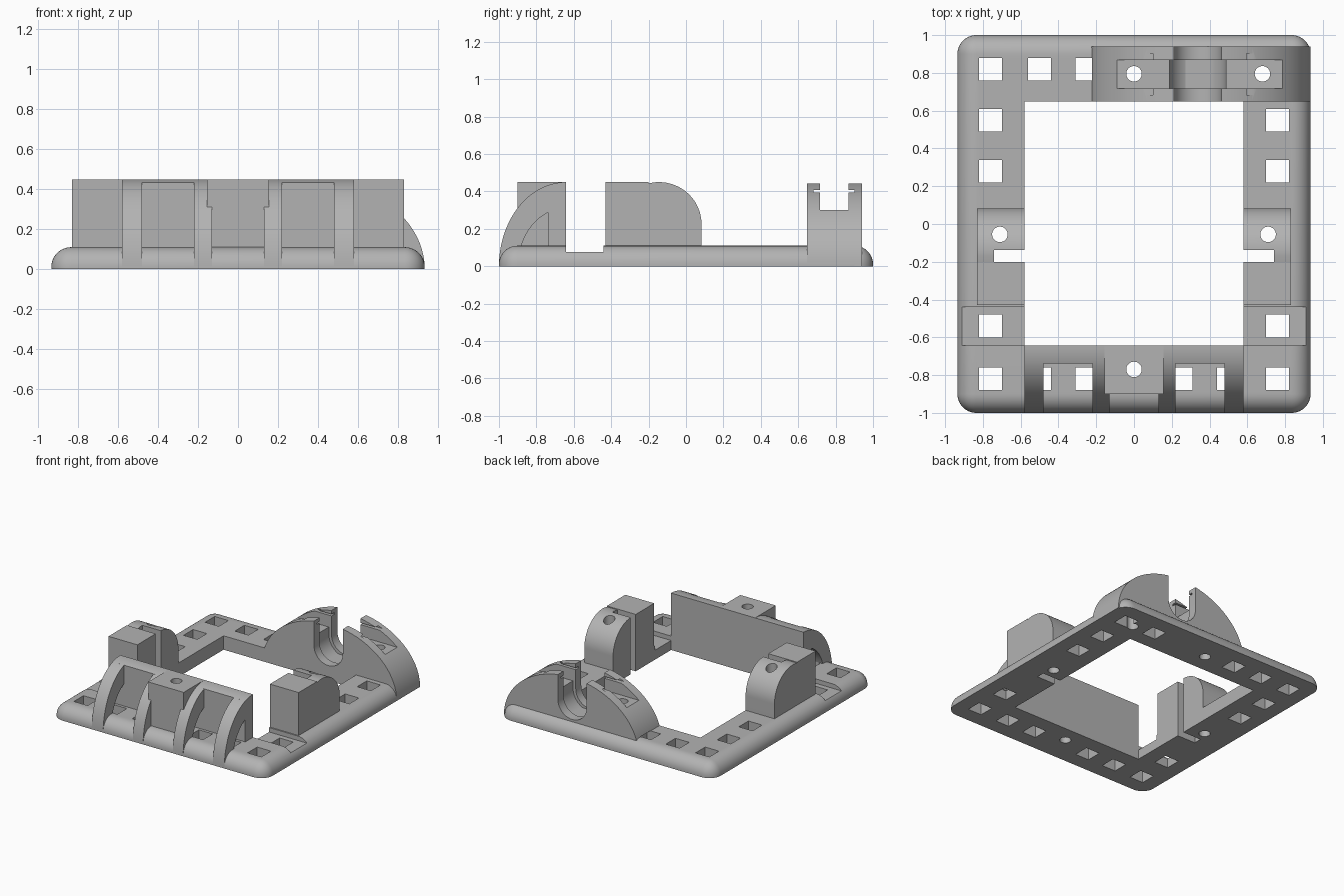
import bpy, bmesh, math
from mathutils import Vector

if "Cube" in bpy.data.objects:
    bpy.data.objects.remove(bpy.data.objects["Cube"], do_unlink=True)

grey = bpy.data.materials.new("plain grey")
grey.use_nodes = True
COLOUR = (0.45, 0.45, 0.45, 1)
grey.diffuse_color = COLOUR
grey.node_tree.nodes["Principled BSDF"].inputs["Base Color"].default_value = COLOUR


def make(name, bm):
    bmesh.ops.recalc_face_normals(bm, faces=bm.faces)
    mesh = bpy.data.meshes.new(name)
    bm.to_mesh(mesh)
    bm.free()
    mesh.materials.append(grey)
    obj = bpy.data.objects.new(name, mesh)
    bpy.context.collection.objects.link(obj)
    return obj


def prism(name, points, axis, start, end):
    """Extrude a 2D outline along x, y or z."""
    place = {"x": lambda p, d: (d, p[0], p[1]),
             "y": lambda p, d: (p[0], d, p[1]),
             "z": lambda p, d: (p[0], p[1], d)}[axis]
    bm = bmesh.new()
    face = bm.faces.new([bm.verts.new(place(p, start)) for p in points])
    shift = Vector(place((0, 0), end - start))
    top = bmesh.ops.extrude_face_region(bm, geom=[face])["geom"]
    bmesh.ops.translate(bm, vec=shift, verts=[v for v in top if isinstance(v, bmesh.types.BMVert)])
    return make(name, bm)


def box(name, x0, x1, y0, y1, z0, z1):
    return prism(name, [(x0, y0), (x1, y0), (x1, y1), (x0, y1)], "z", z0, z1)


def arc(cx, cy, rx, ry, a0, a1, n=24):
    """Elliptical arc points, angles in degrees."""
    angles = [math.radians(a0 + (a1 - a0) * i / n) for i in range(n + 1)]
    return [(cx + rx * math.cos(a), cy + ry * math.sin(a)) for a in angles]


def boolean(obj, others, operation="DIFFERENCE"):
    for other in others:
        mod = obj.modifiers.new("bool", "BOOLEAN")
        mod.operation = operation
        mod.solver = "EXACT"
        mod.object = other
    graph = bpy.context.evaluated_depsgraph_get()
    mesh = bpy.data.meshes.new_from_object(obj.evaluated_get(graph))
    obj.modifiers.clear()
    obj.data = mesh


def discard(objs):
    for o in objs:
        bpy.data.objects.remove(o, do_unlink=True)


# Shared cutters: square lattice holes and round screw holes
H = 0.11
squares = [(s * 0.76, y) for s in (-1, 1) for y in (0.82, 0.55, 0.28, -0.54, -0.82)]
squares += [(x, 0.82) for x in (-0.5, -0.25, 0.5)]
squares += [(s * x, -0.82) for s in (-1, 1) for x in (0.25, 0.5)]
square_cuts = [box("hole_cutter", x - 0.06, x + 0.06, y - 0.06, y + 0.06, -0.1, H + 0.002)
               for x, y in squares]
screws = [(0, -0.77), (0.71, -0.055), (-0.71, -0.055), (0, 0.795), (0.68, 0.795)]
screw_cuts = [prism("screw_cutter", arc(x, y, 0.041, 0.041, 0, 350, 35), "z", -0.1, 0.6)
              for x, y in screws]
slit_cuts = [box("slit_cutter", min(s * 0.5, s * 0.74), max(s * 0.5, s * 0.74),
                 -0.2, -0.137, -0.1, 0.6) for s in (-1, 1)]

# Base frame with rounded outer edges
bm = bmesh.new()
bmesh.ops.create_cube(bm, size=1)
bmesh.ops.scale(bm, vec=(1.87, 2, H), verts=bm.verts)
bmesh.ops.translate(bm, vec=(0, 0, H / 2), verts=bm.verts)
edges = [e for e in bm.edges if max(v.co.z for v in e.verts) > 0.1]
bmesh.ops.bevel(bm, geom=edges, offset=0.1, segments=10, profile=0.5, affect="EDGES")
frame = make("base_frame", bm)
frame_cuts = [box("opening_cutter", -0.58, 0.58, -0.642, 0.648, -0.1, 0.3),
              box("channel_cutter", -1.1, 1.1, -0.642, -0.44, 0.075, 0.3)]
boolean(frame, frame_cuts + square_cuts + screw_cuts + slit_cuts)

# Front guard: thin curved wall, centre block and four arched ribs
FY = -0.642
outer = arc(FY, 0, 0.358, 0.45, 180, 90, 32)
edge_z = 0.45 * math.sqrt(1 - (0.096 / 0.358) ** 2)
wall = [(-0.738, 0), (-0.738, edge_z)] + [p for p in outer if p[0] > -0.737] + [(FY, 0)]
guard = prism("front_wall", wall, "x", -0.58, 0.58)
block = box("front_centre_block", -0.155, 0.155, -0.9, FY, 0.3, 0.45)
lower = box("front_centre_block_lower", -0.14, 0.14, -0.9, FY, 0, 0.32)
inner = [p for p in arc(FY, 0, 0.255, 0.31, 90, 180, 32) if p[0] < -0.69]
ring = [p for p in outer if p[0] < -0.69] + inner
ribs = []
for side in (-1, 1):
    for a, b in ((0.13, 0.22), (0.48, 0.58)):
        ribs.append(prism("front_rib", ring, "x", side * a, side * b))
front_parts = [guard, block, lower] + ribs
for part in front_parts:
    boolean(part, screw_cuts[:1] + square_cuts)

# Side clamp blocks: square post joined to a rounded post
side_profile = [(-0.43, 0.02), (-0.43, 0.45), (-0.2, 0.45), (-0.2, 0.443)]
side_profile += arc(-0.145, 0.225, 0.228, 0.225, 96, 0) + [(0.083, 0.02)]
side_blocks = []
for side, label in ((1, "left"), (-1, "right")):
    post = prism(label + "_clamp_block", side_profile, "x", side * 0.58, side * 0.832)
    boolean(post, slit_cuts + screw_cuts)
    side_blocks.append(post)

# Back saddle: half-ellipse body with a stepped U channel and a strap slot
CX = 0.3475
saddle = prism("back_saddle", arc(CX, 0, 0.5875, 0.45, 180, 0, 64), "y", 0.648, 0.94)


def u_shape(cx, cz, r):
    return arc(cx, cz, r, r, 180, 360) + [(cx + r, 0.6), (cx - r, 0.6)]


saddle_cuts = [prism("u_cutter", u_shape(0.337, 0.245, 0.126), "y", 0.5, 1.1),
               prism("u_cutter_wide", u_shape(0.337, 0.245, 0.15), "y", 0.717, 0.868),
               box("strap_cutter", -0.4, 1.1, 0.717, 0.868, 0.3, 0.6),
               box("lip_cutter", -0.4, 1.1, 0.683, 0.902, 0.394, 0.408)]
boolean(saddle, saddle_cuts + screw_cuts + square_cuts)

# Clean up cutters and shade the curved surfaces
discard(frame_cuts + square_cuts + screw_cuts + slit_cuts + saddle_cuts)
bpy.ops.object.select_all(action="DESELECT")
for obj in [frame, saddle] + front_parts + side_blocks:
    obj.select_set(True)
    bpy.context.view_layer.objects.active = obj
bpy.ops.object.shade_smooth_by_angle(angle=math.radians(30))
